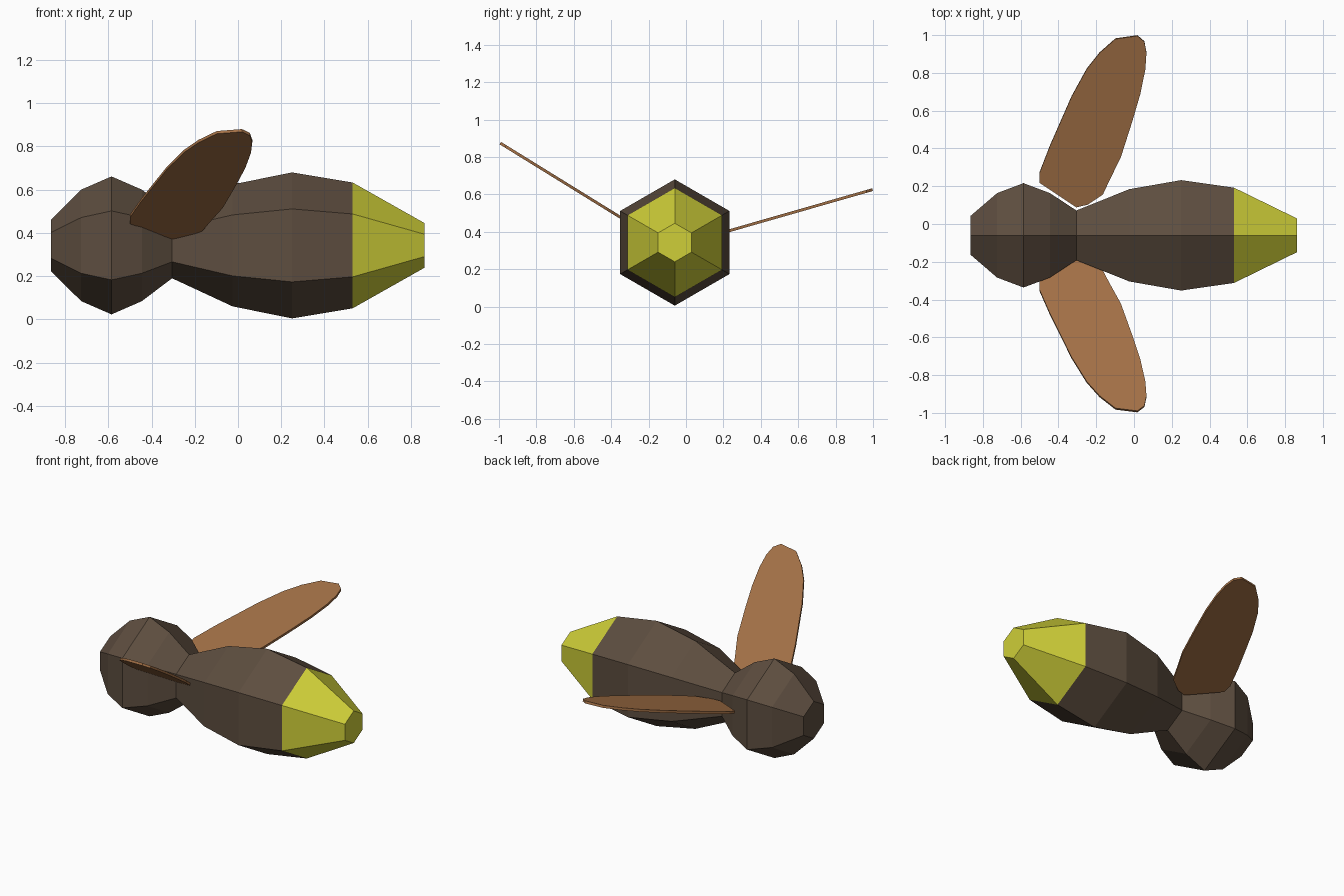
import bpy
import bmesh
import math
from mathutils import Vector

if "Cube" in bpy.data.objects:
    bpy.data.objects.remove(bpy.data.objects["Cube"])

CY, CZ = -0.06, 0.3425  # body axis


def material(name, rgb):
    m = bpy.data.materials.new(name)
    m.diffuse_color = (*rgb, 1)
    m.use_nodes = True
    m.node_tree.nodes["Principled BSDF"].inputs["Base Color"].default_value = m.diffuse_color
    return m


def finish(bm, name, mat):
    bmesh.ops.recalc_face_normals(bm, faces=bm.faces[:])
    me = bpy.data.meshes.new(name)
    bm.to_mesh(me)
    bm.free()
    me.materials.append(mat)
    ob = bpy.data.objects.new(name, me)
    bpy.context.collection.objects.link(ob)
    return ob


def hex_loft(name, profile, mat, cap_start, cap_end):
    """Six-sided loft along x through (x, radius) stations."""
    bm = bmesh.new()
    rings = []
    for x, r in profile:
        angles = [math.radians(90 + 60 * i) for i in range(6)]
        rings.append([bm.verts.new((x, CY + r * math.cos(a), CZ + r * math.sin(a)))
                      for a in angles])
    for a, b in zip(rings, rings[1:]):
        for i in range(6):
            j = (i + 1) % 6
            bm.faces.new((a[i], a[j], b[j], b[i]))
    if cap_start:
        bm.faces.new(rings[0])
    if cap_end:
        bm.faces.new(rings[-1])
    return finish(bm, name, mat)


def wing(name, side, root_y, root_z, tilt, mat, thick=0.015):
    """Thin leaf outline (x, distance from root) tilted up and extruded."""
    t = math.radians(tilt)
    along = Vector((0, side * math.cos(t), math.sin(t)))
    up = Vector((0, -side * math.sin(t), math.cos(t)))
    base = Vector((0, root_y, root_z))
    bm = bmesh.new()
    layers = []
    for h in (-thick / 2, thick / 2):
        layers.append([bm.verts.new(base + Vector((x, 0, 0)) + along * v + up * h)
                       for x, v in WING])
    bm.faces.new(layers[0])
    bm.faces.new(layers[1])
    n = len(WING)
    for i in range(n):
        j = (i + 1) % n
        bm.faces.new((layers[0][i], layers[0][j], layers[1][j], layers[1][i]))
    return finish(bm, name, mat)


WING = [(-0.50, 0.135), (-0.305, 0.0), (-0.245, 0.015), (-0.165, 0.07),
        (-0.13, 0.148), (-0.07, 0.275), (-0.01, 0.47), (0.034, 0.626),
        (0.06, 0.76), (0.066, 0.85), (0.055, 0.911), (0.018, 0.944),
        (-0.098, 0.927), (-0.182, 0.85), (-0.25, 0.761), (-0.33, 0.61),
        (-0.446, 0.335), (-0.50, 0.19)]

dark = material("dark_brown", (0.11, 0.075, 0.05))
glow = material("yellow", (0.62, 0.62, 0.04))
tan = material("wing_brown", (0.36, 0.16, 0.06))

# Head, waist and abdomen
hex_loft("body", [(-0.865, 0.119), (-0.725, 0.258), (-0.585, 0.319),
                  (-0.445, 0.258), (-0.305, 0.152), (-0.025, 0.282),
                  (0.25, 0.3375), (0.53, 0.291)], dark, True, False)
# Glowing tail
hex_loft("tail", [(0.53, 0.291), (0.863, 0.103)], glow, False, True)

# Wings, raised by different amounts
wing("back_wing", 1, 0.09, 0.365, 16, tan)
wing("front_wing", -1, -0.19, 0.378, 31.7, tan)
